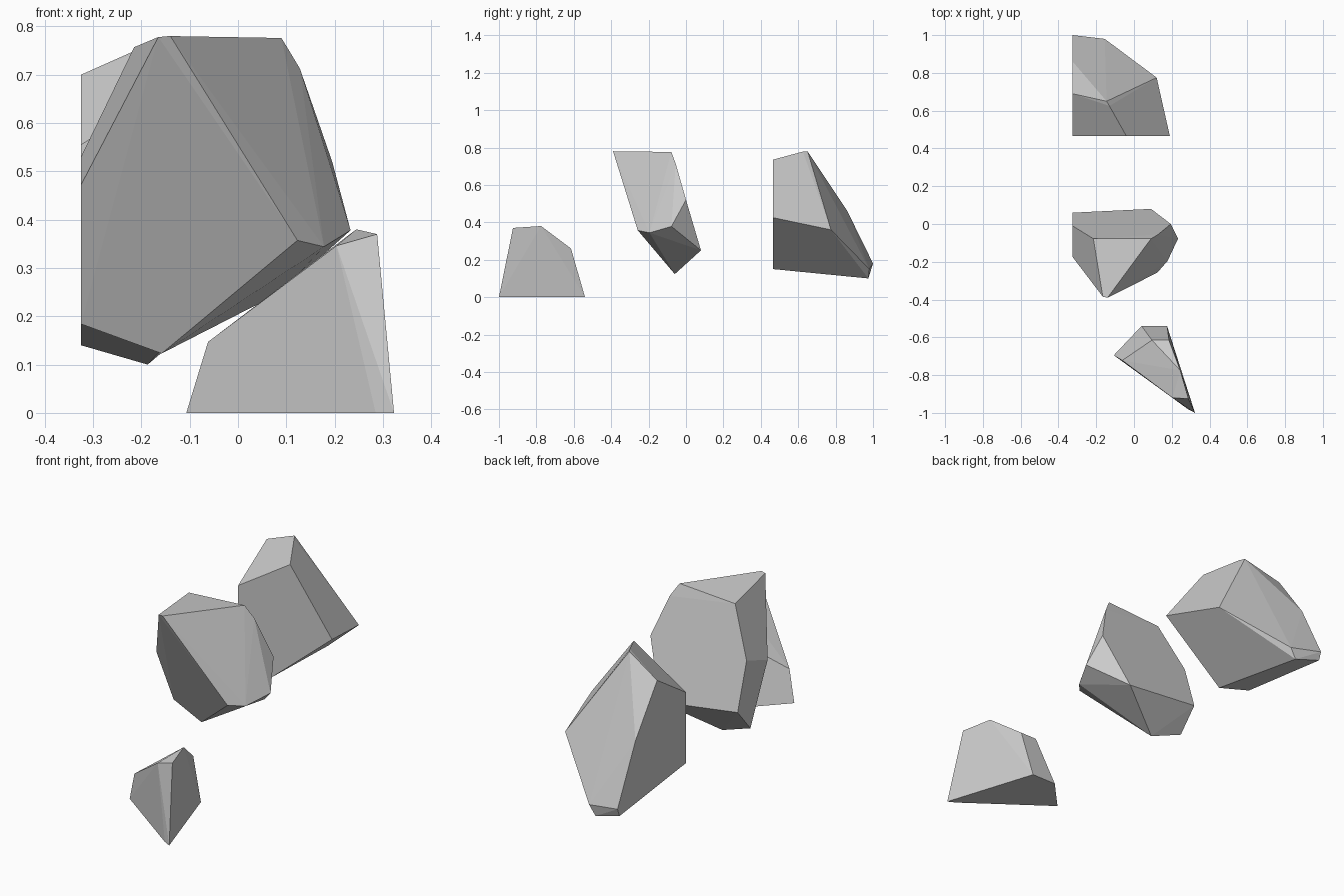
import bpy, bmesh, math

if "Cube" in bpy.data.objects:
    bpy.data.objects.remove(bpy.data.objects["Cube"])


def rock(name, corners):
    """Faceted boulder: convex hull of its corner points, near-flat facets merged."""
    bm = bmesh.new()
    for c in corners:
        bm.verts.new(c)
    hull = bmesh.ops.convex_hull(bm, input=bm.verts)
    inside = [v for v in hull["geom_interior"] if isinstance(v, bmesh.types.BMVert)]
    bmesh.ops.delete(bm, geom=inside, context='VERTS')
    bmesh.ops.dissolve_limit(bm, angle_limit=math.radians(2), verts=bm.verts, edges=bm.edges)
    bmesh.ops.recalc_face_normals(bm, faces=bm.faces)
    mesh = bpy.data.meshes.new(name)
    bm.to_mesh(mesh)
    bm.free()
    obj = bpy.data.objects.new(name, mesh)
    bpy.context.collection.objects.link(obj)
    return obj


# Small front rock, resting on the ground
rock("front_rock", [
    (-.107, -.695, 0), (.04, -.54, 0), (.175, -.54, 0), (.323, -1, 0), (.285, -.98, 0),
    (.095, -.615, .26), (.185, -.615, .26), (-.062, -.722, .147),
    (.204, -.92, .346), (.288, -.925, .37), (.245, -.775, .38)])

# Middle rock, cut flat on its left side
L = -.325
rock("middle_rock", [
    (-.14, -.39, .78), (-.165, -.385, .778), (-.215, -.078, .757), (.09, -.078, .776),
    (.128, -.055, .713), (.195, 0, .52), (.233, -.078, .378), (.178, -.195, .344),
    (.123, -.258, .357), (.09, .08, .25), (-.158, -.06, .123),
    (L, -.04, .184), (L, .06, .30), (L, -.01, .53), (L, -.175, .472)])

# Rear rock, cut flat on its left and front sides
F = .465
rock("rear_rock", [
    (L, F, .204), (L, F, .555), (-.04, F, .735), (.19, F, .425), (-.14, F, .15),
    (-.145, .65, .78), (-.13, .625, .778), (L, .69, .70), (L, .86, .465),
    (L, 1, .18), (L, .985, .14), (-.187, .975, .10), (-.155, .98, .15), (.12, .775, .36)])
